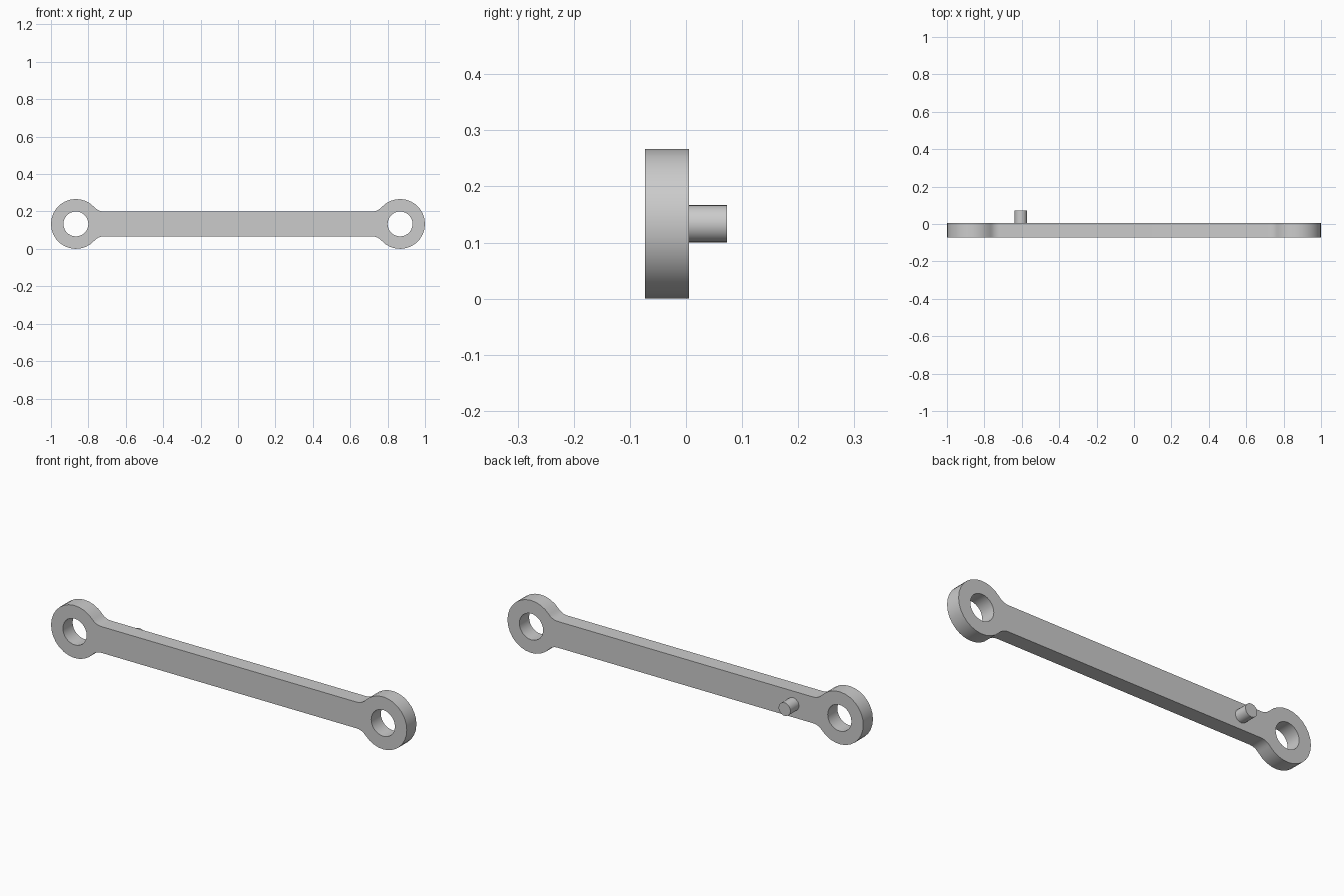
import bpy, bmesh
from math import sin, cos, pi, atan2, sqrt

if "Cube" in bpy.data.objects:
    bpy.data.objects.remove(bpy.data.objects["Cube"])

UNIT = 1 / 15                 # hole radius, half arm height and fillet radius
RING = 2 * UNIT               # eye outer radius, also the centre height
EYE_X = 1 - RING
FRONT, BACK = -0.073, 0.005
PIN_END = 0.073

steel = bpy.data.materials.new("grey steel")
steel.use_nodes = True
steel.diffuse_color = (0.6, 0.6, 0.6, 1)
steel.node_tree.nodes["Principled BSDF"].inputs["Base Color"].default_value = (0.6, 0.6, 0.6, 1)


def arc(cx, cz, radius, start, end, steps):
    angles = [start + (end - start) * i / steps for i in range(steps + 1)]
    return [(cx + radius * cos(a), cz + radius * sin(a)) for a in angles]


def extruded(name, loops, y0, y1):
    """Fill closed x-z loops (inner loops become holes) and extrude along y."""
    bm = bmesh.new()
    edges = []
    for loop in loops:
        verts = [bm.verts.new((x, y0, RING + z)) for x, z in loop]
        edges += [bm.edges.new((v, verts[i - 1])) for i, v in enumerate(verts)]
    bmesh.ops.triangle_fill(bm, use_beauty=True, edges=edges, normal=(0, -1, 0))
    grown = bmesh.ops.extrude_face_region(bm, geom=bm.faces[:], use_keep_orig=True)
    moved = [g for g in grown["geom"] if isinstance(g, bmesh.types.BMVert)]
    bmesh.ops.translate(bm, verts=moved, vec=(0, y1 - y0, 0))
    bmesh.ops.dissolve_limit(bm, angle_limit=0.01, verts=bm.verts[:], edges=bm.edges[:])
    bmesh.ops.recalc_face_normals(bm, faces=bm.faces[:])
    mesh = bpy.data.meshes.new(name)
    bm.to_mesh(mesh)
    bm.free()
    mesh.materials.append(steel)
    obj = bpy.data.objects.new(name, mesh)
    bpy.context.collection.objects.link(obj)
    bpy.ops.object.select_all(action="DESELECT")
    obj.select_set(True)
    bpy.context.view_layer.objects.active = obj
    bpy.ops.object.shade_smooth_by_angle(angle=pi / 6)
    return obj


# Right-hand eye outline with tangent fillets into the arm
reach = sqrt((RING + UNIT) ** 2 - (2 * UNIT) ** 2)
tangent = atan2(2 * UNIT, reach)
fillet_x = EYE_X - reach
lower = arc(fillet_x, -2 * UNIT, UNIT, pi / 2, tangent, 5)
eye = arc(EYE_X, 0, RING, tangent - pi, pi - tangent, 22)
upper = arc(fillet_x, 2 * UNIT, UNIT, -tangent, -pi / 2, 5)
half = lower + eye[1:-1] + upper
outline = half + [(-x, -z) for x, z in half]

# Link bar with a hole through each eye
holes = [arc(side * EYE_X, 0, UNIT, 0, 2 * pi, 28)[:-1] for side in (-1, 1)]
extruded("link_bar", [outline] + holes, FRONT, BACK)

# Pin on the back of the arm
extruded("back_pin", [arc(-0.605, 0, UNIT / 2, 0, 2 * pi, 24)[:-1]], BACK - 0.005, PIN_END)
